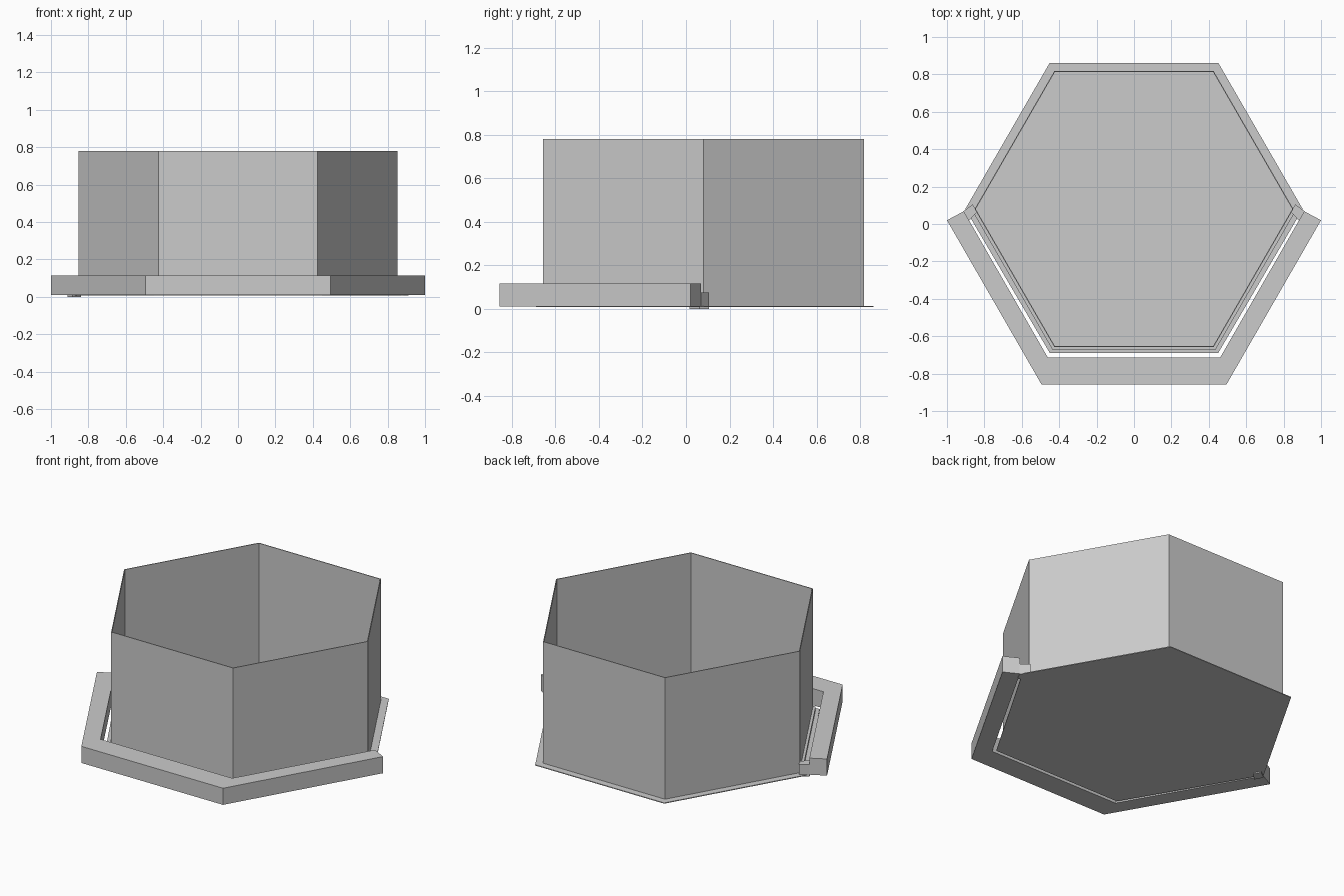
import bpy, bmesh, math

if "Cube" in bpy.data.objects:
    bpy.data.objects.remove(bpy.data.objects["Cube"])

CY = 0.08  # hexagon centre in y


def hexagon(r):
    return [(r * math.cos(math.radians(60 * i)), CY + r * math.sin(math.radians(60 * i))) for i in range(6)]


def finish(name, bm):
    bmesh.ops.recalc_face_normals(bm, faces=bm.faces)
    mesh = bpy.data.meshes.new(name)
    bm.to_mesh(mesh)
    bm.free()
    obj = bpy.data.objects.new(name, mesh)
    bpy.context.collection.objects.link(obj)
    return obj


def prism(name, pts, z0, z1):
    """Flat polygon extruded straight up."""
    bm = bmesh.new()
    face = bm.faces.new([bm.verts.new((x, y, z0)) for x, y in pts])
    top = bmesh.ops.extrude_face_region(bm, geom=[face])["geom"]
    bmesh.ops.translate(bm, vec=(0, 0, z1 - z0), verts=[v for v in top if isinstance(v, bmesh.types.BMVert)])
    return finish(name, bm)


def band(name, outer, inner, z0, z1, closed):
    """Wall between two matching outlines, as a loop or an open run with end caps."""
    bm = bmesh.new()
    rings = [[bm.verts.new(p) for p in ((ox, oy, z0), (ox, oy, z1), (ix, iy, z1), (ix, iy, z0))]
             for (ox, oy), (ix, iy) in zip(outer, inner)]
    n = len(rings)
    for i in range(n if closed else n - 1):
        a, b = rings[i], rings[(i + 1) % n]
        for k in range(4):
            m = (k + 1) % 4
            bm.faces.new((a[k], a[m], b[m], b[k]))
    if not closed:
        bm.faces.new(rings[0])
        bm.faces.new(rings[-1])
    return finish(name, bm)


# thin floor plate, slightly wider than the tub
prism("floor_plate", hexagon(0.902)[:4] + [(-0.45, -0.69), (0.45, -0.69)], 0.007, 0.012)

# open hexagonal tub walls
band("tub_walls", hexagon(0.852), hexagon(0.846), 0.012, 0.78, True)

# low strip at the foot of the front three walls
front = [3, 4, 5, 6]
out_r, in_r = hexagon(0.87), hexagon(0.852)
band("front_wall_foot", [out_r[i % 6] for i in front], [in_r[i % 6] for i in front], 0.012, 0.03, False)

# heavy rail wrapped around the front half
band("front_rail",
     [(-1, 0.02), (-0.495, -0.857), (0.495, -0.857), (1, 0.02)],
     [(-0.91, 0.068), (-0.46, -0.715), (0.46, -0.715), (0.91, 0.068)],
     0.01, 0.115, False)

# lower blocks joining the rail ends to the tub corners
for side, sx, z0 in (("left", -1, 0.0), ("right", 1, 0.008)):
    prism(side + "_connector",
          [(sx * x, y) for x, y in ((0.912, 0.068), (0.862, 0.105), (0.84, 0.062), (0.885, 0.015))],
          z0, 0.075)
